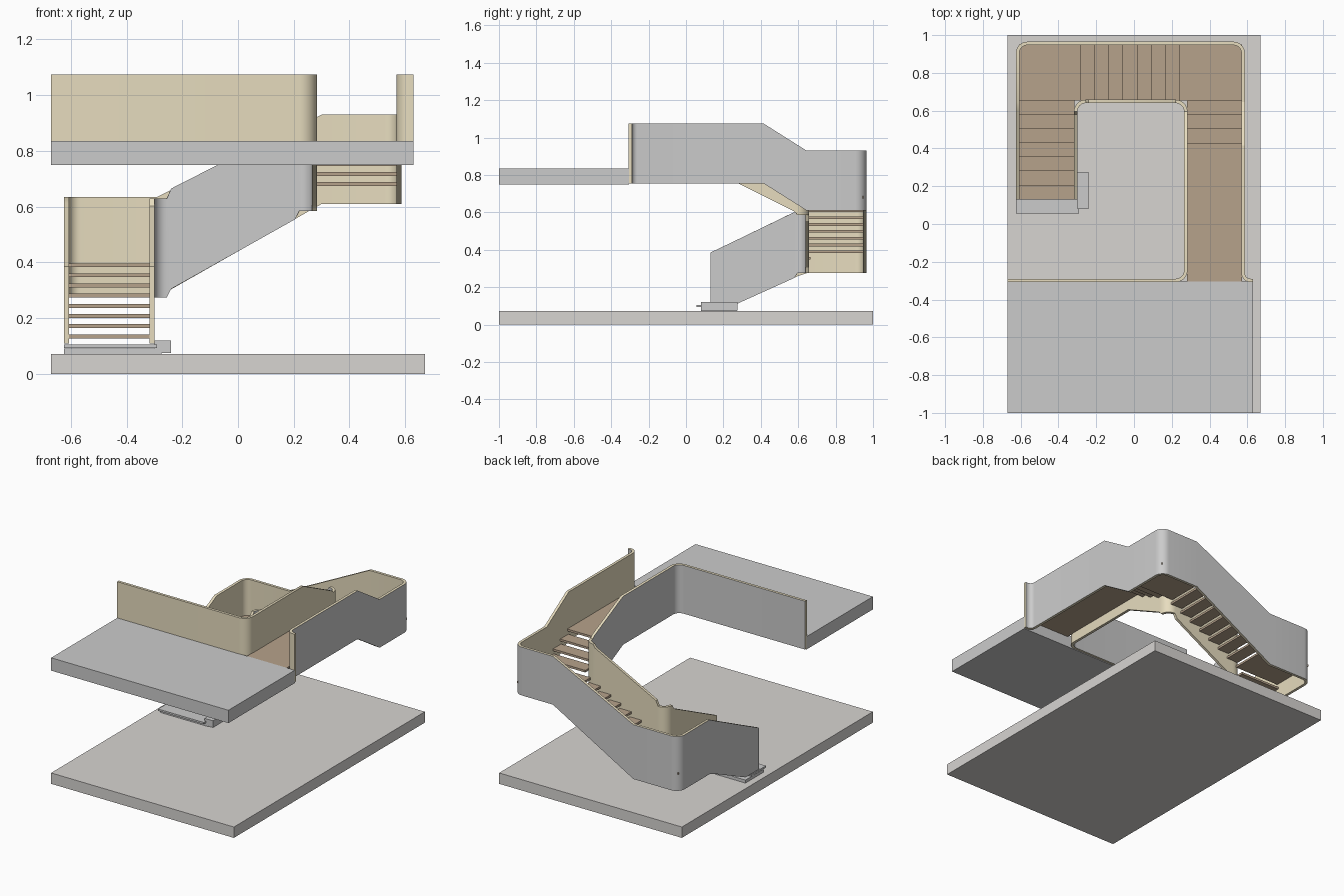
import bpy, bmesh, math
from mathutils import Vector

if "Cube" in bpy.data.objects:
    bpy.data.objects.remove(bpy.data.objects["Cube"])


def material(name, rgb):
    m = bpy.data.materials.new(name)
    m.diffuse_color = (*rgb, 1)
    m.use_nodes = True
    m.node_tree.nodes["Principled BSDF"].inputs["Base Color"].default_value = m.diffuse_color
    return m


GREY = material("grey_panel", (0.8, 0.8, 0.8))
BEIGE = material("beige_lining", (0.8, 0.72, 0.52))
WOOD = material("brown_wood", (0.47, 0.36, 0.26))
STONE = material("floor_stone", (0.68, 0.66, 0.64))


def finish(name, bm, mats):
    bmesh.ops.recalc_face_normals(bm, faces=bm.faces[:])
    me = bpy.data.meshes.new(name)
    bm.to_mesh(me)
    bm.free()
    for m in mats:
        me.materials.append(m)
    ob = bpy.data.objects.new(name, me)
    bpy.context.collection.objects.link(ob)
    return ob


def box(name, x0, x1, y0, y1, z0, z1, mat=None):
    bm = bmesh.new()
    bmesh.ops.create_cube(bm, size=1)
    for v in bm.verts:
        v.co = ((x0 + x1) / 2 + v.co.x * (x1 - x0),
                (y0 + y1) / 2 + v.co.y * (y1 - y0),
                (z0 + z1) / 2 + v.co.z * (z1 - z0))
    return finish(name, bm, [mat] if mat else [])


def wall(name, pts, side, t=0.018, steps=8):
    """Ribbon wall; pts are (x, y, bottom, top, corner radius); side +1 lines the left."""
    path = []
    for i, (x, y, zb, zt, r) in enumerate(pts):
        p = Vector((x, y))
        if r == 0:
            path.append((p, zb, zt))
            continue
        a = (Vector(pts[i - 1][:2]) - p).normalized()
        b = (Vector(pts[i + 1][:2]) - p).normalized()
        c = p + (a + b) * r
        for k in range(steps + 1):
            w = k / steps * math.pi / 2
            path.append((c - b * r * math.cos(w) - a * r * math.sin(w), zb, zt))
    bm = bmesh.new()
    rings = []
    last = len(path) - 1
    for i, (p, zb, zt) in enumerate(path):
        j, n = max(i, 1), min(i, last - 1)
        d0 = (path[j][0] - path[j - 1][0]).normalized()
        d1 = (path[n + 1][0] - path[n][0]).normalized()
        d = (d0 + d1).normalized()
        q = p + Vector((-d.y, d.x)) * (side * t / d.dot(d0))
        rings.append([bm.verts.new(v) for v in
                      ((*p, zb), (*p, zt), (*q, zt), (*q, zb))])
    for r0, r1 in zip(rings, rings[1:]):
        for k in range(4):
            n = (k + 1) % 4
            f = bm.faces.new((r0[k], r0[n], r1[n], r1[k]))
            f.material_index = 0 if k == 0 else 1
    for r in (rings[0], rings[-1]):
        bm.faces.new(r).material_index = 1
    ob = finish(name, bm, [GREY, BEIGE])
    bpy.context.view_layer.objects.active = ob
    ob.select_set(True)
    bpy.ops.object.shade_smooth_by_angle(angle=math.radians(30))
    ob.select_set(False)


# Floors
box("lower_floor", -0.67, 0.67, -1, 1, 0, 0.072, STONE)
box("upper_floor", -0.67, 0.63, -1, -0.305, 0.75, 0.835)

# Outer balustrade
wall("outer_balustrade", [
    (-0.625, 0.13, 0.11, 0.385, 0), (-0.625, 0.27, 0.11, 0.452, 0),
    (-0.625, 0.60, 0.26, 0.612, 0), (-0.625, 0.645, 0.275, 0.635, 0),
    (-0.625, 0.965, 0.275, 0.635, 0.06),
    (-0.29, 0.965, 0.275, 0.635, 0), (0.30, 0.965, 0.61, 0.93, 0),
    (0.587, 0.965, 0.61, 0.93, 0.06),
    (0.587, 0.645, 0.61, 0.93, 0), (0.587, 0.415, 0.755, 1.075, 0),
    (0.587, -0.29, 0.755, 1.075, 0.03), (0.63, -0.29, 0.755, 1.075, 0)], -1)

# Inner balustrade, continuing along the upper floor edge
wall("inner_balustrade", [
    (-0.30, 0.13, 0.11, 0.385, 0), (-0.30, 0.27, 0.11, 0.452, 0),
    (-0.30, 0.58, 0.25, 0.602, 0),
    (-0.30, 0.64, 0.275, 0.63, 0.045),
    (-0.24, 0.64, 0.305, 0.665, 0), (0.205, 0.64, 0.555, 0.892, 0),
    (0.265, 0.64, 0.585, 0.915, 0.045),
    (0.265, 0.58, 0.605, 0.93, 0), (0.265, 0.28, 0.755, 1.075, 0),
    (0.265, -0.29, 0.755, 1.075, 0.045), (-0.67, -0.29, 0.755, 1.075, 0)], 1)

# Treads of the three flights
T, RUN, DEEP, RISE = 0.014, 0.075, 0.085, 0.0365
for k in range(7):
    y, z = 0.13 + RUN * k, 0.142 + RISE * k
    box(f"lower_tread_{k + 1}", -0.61, -0.315, y, y + DEEP, z - T, z, WOOD)
for k in range(7):
    x, z = -0.285 + RUN * k, 0.433 + RISE * k
    box(f"middle_tread_{k + 1}", x, x + DEEP, 0.655, 0.95, z - T, z, WOOD)
for k in range(3):
    y, z = 0.655 - RUN * k, 0.724 + RISE * k
    box(f"upper_tread_{k + 1}", 0.28, 0.572, y - DEEP, y, z - T, z, WOOD)

# Landings
box("lower_landing", -0.61, -0.275, 0.655, 0.95, 0.397 - T, 0.397, WOOD)
box("middle_landing", 0.24, 0.572, 0.655, 0.95, 0.688 - T, 0.688, WOOD)
box("upper_landing", 0.28, 0.572, -0.305, 0.43, 0.835 - T, 0.835, WOOD)

# Starting step and its side block
box("start_step_base", -0.625, -0.275, 0.08, 0.27, 0.072, 0.092)
box("start_step_top", -0.625, -0.29, 0.055, 0.21, 0.093, 0.105)
box("start_side_block", -0.30, -0.24, 0.08, 0.275, 0.075, 0.12)
